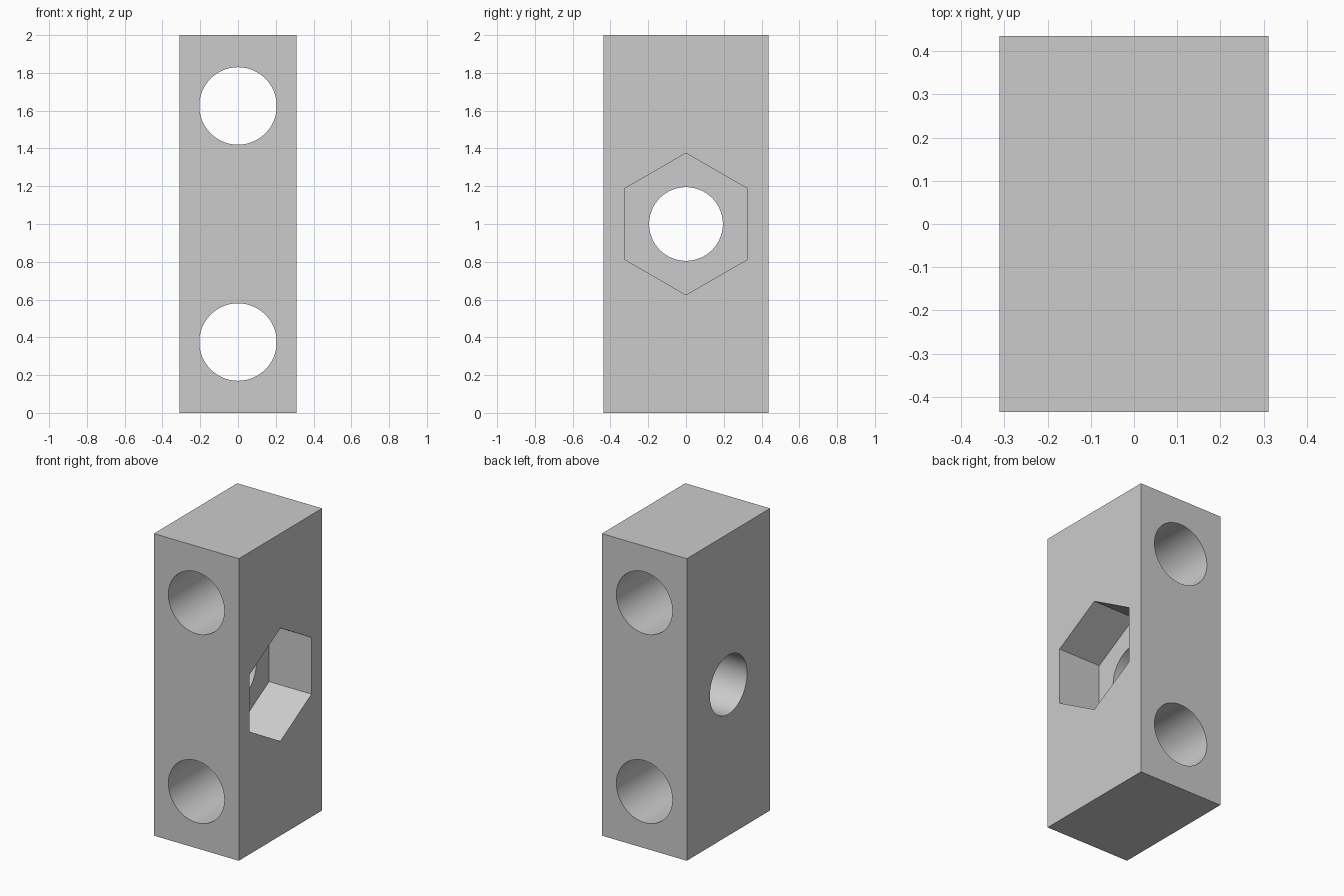
import bpy, bmesh
from math import sin, cos, tau, radians
from mathutils import Vector

cube = bpy.data.objects.get("Cube")
if cube:
    bpy.data.objects.remove(cube, do_unlink=True)

WIDTH, DEPTH, HEIGHT = 0.622, 0.872, 2.0

# Single plain grey
grey = bpy.data.materials.new("light_grey")
grey.use_nodes = True
colour = (0.6, 0.6, 0.6, 1)
grey.diffuse_color = colour
grey.node_tree.nodes["Principled BSDF"].inputs["Base Color"].default_value = colour


def add_object(name, bm):
    bmesh.ops.recalc_face_normals(bm, faces=bm.faces[:])
    mesh = bpy.data.meshes.new(name)
    bm.to_mesh(mesh)
    bm.free()
    mesh.materials.append(grey)
    obj = bpy.data.objects.new(name, mesh)
    bpy.context.collection.objects.link(obj)
    return obj


def prism(name, start, end, radius, sides):
    """Regular prism along x or y, with its first corner pointing up."""
    start, end = Vector(start), Vector(end)
    up = Vector((0, 0, 1))
    across = (end - start).normalized().cross(up)
    bm = bmesh.new()
    ring = [bm.verts.new(start + radius * (up * cos(tau * i / sides) + across * sin(tau * i / sides)))
            for i in range(sides)]
    base = bm.faces.new(ring)
    side = bmesh.ops.extrude_face_region(bm, geom=[base], use_keep_orig=True)
    moved = [v for v in side["geom"] if isinstance(v, bmesh.types.BMVert)]
    bmesh.ops.translate(bm, verts=moved, vec=end - start)
    return add_object(name, bm)


# Solid block
bm = bmesh.new()
bmesh.ops.create_cube(bm, size=1)
bmesh.ops.scale(bm, verts=bm.verts, vec=(WIDTH, DEPTH, HEIGHT))
bmesh.ops.translate(bm, verts=bm.verts, vec=(0, 0, HEIGHT / 2))
block = add_object("mounting_block", bm)

# Two holes front to back, one cross hole, and a hexagonal nut pocket on the left
mid = HEIGHT / 2
cutters = [prism("bolt_hole_cutter", (0, -1, mid + dz), (0, 1, mid + dz), 0.205, 96)
           for dz in (-0.625, 0.625)]
cutters.append(prism("cross_hole_cutter", (-1, 0, mid), (1, 0, mid), 0.195, 96))
cutters.append(prism("nut_pocket_cutter", (0, 0, mid), (1, 0, mid), 0.375, 6))

bpy.ops.object.select_all(action='DESELECT')
bpy.context.view_layer.objects.active = block
block.select_set(True)
for cutter in cutters:
    cutter.hide_render = True
    cut = block.modifiers.new(cutter.name, 'BOOLEAN')
    cut.operation = 'DIFFERENCE'
    cut.solver = 'EXACT'
    cut.object = cutter
    bpy.ops.object.modifier_apply(modifier=cut.name)
    bpy.data.objects.remove(cutter, do_unlink=True)

# Smooth bores, crisp edges
bpy.ops.object.shade_smooth_by_angle(angle=radians(30))
